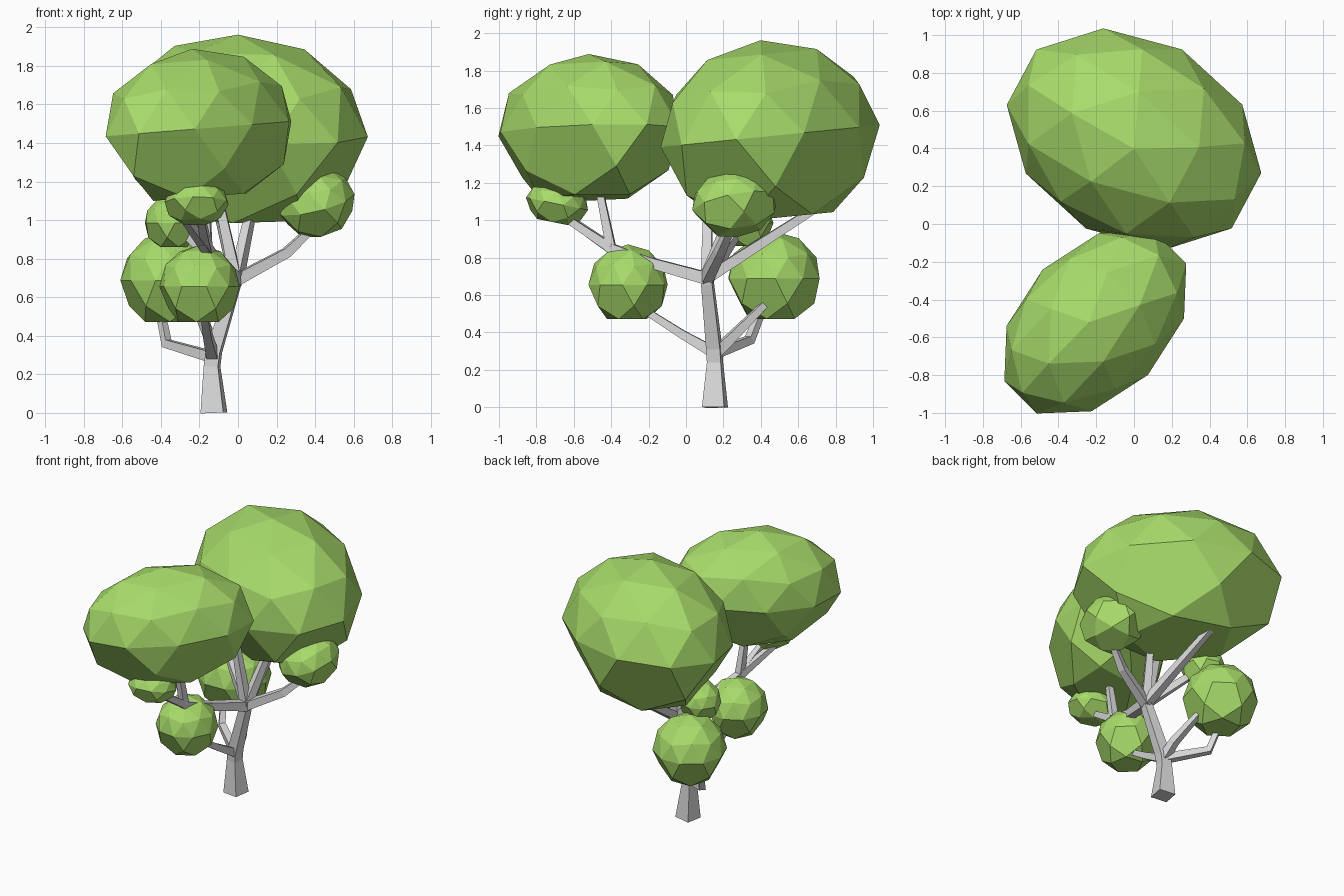
import bpy, bmesh, math
from mathutils import Vector, Euler

cube = bpy.data.objects.get("Cube")
if cube:
    bpy.data.objects.remove(cube, do_unlink=True)


def material(name, rgb):
    mat = bpy.data.materials.new(name)
    mat.use_nodes = True
    mat.diffuse_color = (*rgb, 1)
    bsdf = mat.node_tree.nodes["Principled BSDF"]
    bsdf.inputs["Base Color"].default_value = (*rgb, 1)
    bsdf.inputs["Roughness"].default_value = 0.9
    return mat


leaf = material("leaf_green", (0.39, 0.71, 0.145))
bark = material("pale_bark", (0.70, 0.70, 0.70))


def finish(bm, name, mat):
    bmesh.ops.recalc_face_normals(bm, faces=bm.faces)
    mesh = bpy.data.meshes.new(name)
    bm.to_mesh(mesh)
    bm.free()
    mesh.materials.append(mat)
    obj = bpy.data.objects.new(name, mesh)
    bpy.context.collection.objects.link(obj)
    return obj


def yaw(degrees):
    return Euler((0, 0, math.radians(degrees))).to_matrix()


def foliage(name, centre, radii, turn=0, spin=0, tilt=(0, 0)):
    """Faceted ellipsoid with flat pentagon caps on its underside."""
    bm = bmesh.new()
    bmesh.ops.create_icosphere(bm, subdivisions=2, radius=1)
    caps = [v for v in bm.verts if len(v.link_edges) == 5 and v.co.z < -0.1]
    bmesh.ops.dissolve_verts(bm, verts=caps)
    pose = Euler((*tilt, 0)).to_matrix() @ yaw(turn)
    for v in bm.verts:
        p = yaw(spin) @ v.co
        v.co = pose @ Vector(a * b for a, b in zip(p, radii)) + Vector(centre)
    finish(bm, name, leaf)


def branch(name, points, widths, side=None):
    """Square tapered limb through a few points."""
    pts = [Vector(p) for p in points]
    run = pts[-1] - pts[0]
    u = Vector(side) if side else run.cross(Vector((0, 0, 1))).normalized()
    bm = bmesh.new()
    rings = []
    for i, (p, w) in enumerate(zip(pts, widths)):
        t = (pts[min(i + 1, len(pts) - 1)] - pts[max(i - 1, 0)]).normalized()
        a = (u - t * u.dot(t)).normalized() * w / 2
        b = t.cross(a)
        rings.append([bm.verts.new(p + a * s + b * r)
                      for s, r in ((1, 1), (-1, 1), (-1, -1), (1, -1))])
    for lo, hi in zip(rings, rings[1:]):
        for k in range(4):
            n = (k + 1) % 4
            bm.faces.new((lo[k], lo[n], hi[n], hi[k]))
    bm.faces.new(rings[0][::-1])
    bm.faces.new(rings[-1])
    finish(bm, name, bark)


# Foliage clumps
foliage("back_crown", (0, 0.45, 1.45), (0.715, 0.54, 0.515), -30, 37.5, (0.1, 0))
foliage("front_crown", (-0.205, -0.52, 1.474), (0.59, 0.395, 0.416), 45, 36, (0, -0.08))
foliage("low_front_clump", (-0.20, -0.31, 0.655), (0.21, 0.215, 0.216), 0, 10)
foliage("low_back_clump", (-0.36, 0.47, 0.688), (0.25, 0.255, 0.253), 20)
foliage("inner_clump", (-0.34, 0.32, 0.985), (0.145, 0.15, 0.145), 40)
foliage("left_clump", (0.40, 0.26, 1.09), (0.21, 0.235, 0.185), 10, 0, (0.2, -0.25))
foliage("front_clump", (-0.215, -0.69, 1.088), (0.17, 0.17, 0.118), 30, 0, (-0.2, 0))

# Trunk with a flared base
fork = (-0.13, 0.155, 0.29)
hub = (-0.01, 0.11, 0.69)
branch("trunk", [(-0.125, 0.155, 0), (-0.135, 0.155, 0.24), (-0.125, 0.15, 0.32),
                 (-0.02, 0.115, 0.66), (0, 0.105, 0.74)],
       [0.12, 0.075, 0.075, 0.06, 0.05], (1, -0.18, 0))

# Lower limbs
branch("low_front_limb", [fork, (-0.155, -0.02, 0.39), (-0.18, -0.27, 0.55)],
       [0.06, 0.045, 0.035])
branch("low_back_limb", [fork, (-0.37, 0.34, 0.36), (-0.41, 0.42, 0.56)],
       [0.055, 0.045, 0.035])
branch("low_inner_limb", [fork, (-0.14, 0.25, 0.38), (-0.22, 0.43, 0.56)],
       [0.06, 0.05, 0.035])

# Upper limbs
knee = (-0.16, -0.40, 0.85)
branch("front_limb", [hub, (-0.11, -0.18, 0.77), knee, (-0.18, -0.46, 0.88)],
       [0.065, 0.055, 0.05, 0.035])
branch("left_limb", [hub, (0.25, 0.18, 0.83), (0.42, 0.25, 0.99)],
       [0.06, 0.05, 0.035])
for name, tip in (("back_crown_limb", (-0.11, 0.72, 1.08)),
                  ("middle_crown_limb", (0.08, 0.27, 1.10)),
                  ("upright_crown_limb", (-0.12, 0.12, 1.20)),
                  ("inner_limb", (-0.30, 0.29, 0.96))):
    branch(name, [hub, tip], [0.06, 0.04])

# Twigs at the end of the front limb
for name, tip in (("upright_twig", (-0.17, -0.47, 1.20)),
                  ("front_twig", (-0.20, -0.70, 1.05)),
                  ("side_twig", (-0.29, -0.66, 1.03))):
    branch(name, [knee, tip], [0.05, 0.035])
